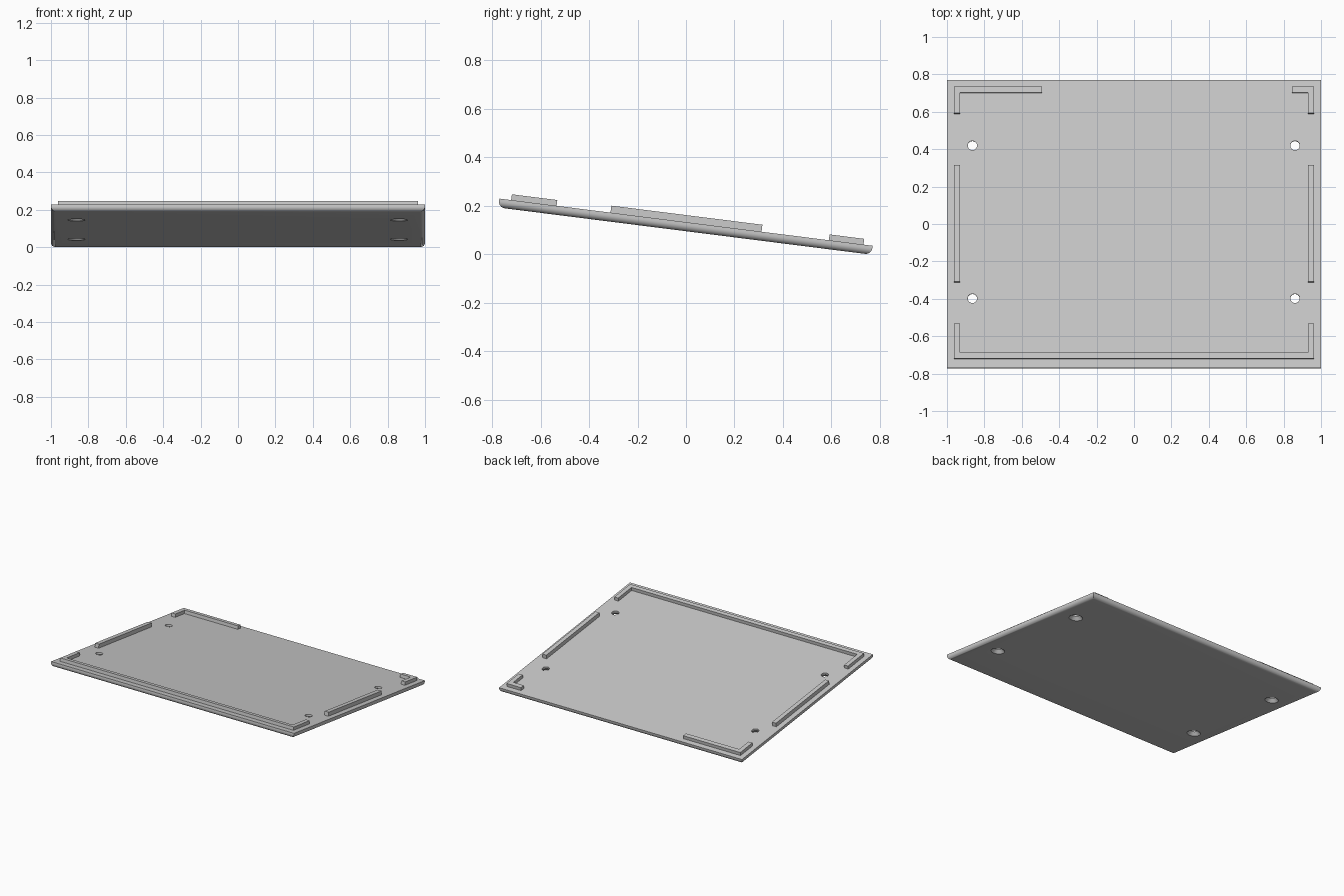
import bpy, bmesh, math
from mathutils import Matrix

cube = bpy.data.objects.get("Cube")
if cube:
    bpy.data.objects.remove(cube, do_unlink=True)

HALF_X, HALF_Y = 1.0, 0.776      # plate half sizes in its own plane
THICK, ROUND = 0.037, 0.027      # thickness and underside fillet
TILT = Matrix.Translation((0, 0, 0.1315)) @ Matrix.Rotation(math.radians(-7.2), 4, 'X')

grey = bpy.data.materials.new("plain_grey")
grey.use_nodes = True
colour = (0.6, 0.6, 0.6, 1)
grey.diffuse_color = colour
grey.node_tree.nodes["Principled BSDF"].inputs["Base Color"].default_value = colour


def make_object(name, bm):
    bmesh.ops.recalc_face_normals(bm, faces=bm.faces)
    mesh = bpy.data.meshes.new(name)
    bm.to_mesh(mesh)
    bm.free()
    mesh.materials.append(grey)
    obj = bpy.data.objects.new(name, mesh)
    bpy.context.collection.objects.link(obj)
    obj.matrix_world = TILT
    return obj


def prism(name, outline, height):
    """Extrude a flat outline upward from just inside the plate top."""
    bm = bmesh.new()
    face = bm.faces.new([bm.verts.new((x, y, -0.002)) for x, y in outline])
    up = bmesh.ops.extrude_face_region(bm, geom=[face])["geom"]
    bmesh.ops.translate(bm, vec=(0, 0, height + 0.002),
                        verts=[v for v in up if isinstance(v, bmesh.types.BMVert)])
    return make_object(name, bm)


# Base plate with rounded underside edges
bm = bmesh.new()
bmesh.ops.create_cube(bm, size=1, matrix=Matrix.Translation((0, 0, -THICK / 2))
                      @ Matrix.Diagonal((2 * HALF_X, 2 * HALF_Y, THICK, 1)))
low = [e for e in bm.edges if all(v.co.z < -THICK / 2 for v in e.verts)]
bmesh.ops.bevel(bm, geom=low, offset=ROUND, segments=8, profile=0.5, affect='EDGES')
plate = make_object("base_plate", bm)

# Countersunk screw holes, wider on the underside
bm = bmesh.new()
rings = []
for r, z in ((0.046, -THICK - 0.01), (0.046, -THICK), (0.025, -0.014), (0.025, 0.01)):
    circle = bmesh.ops.create_circle(bm, segments=32, radius=r,
                                     matrix=Matrix.Translation((0, 0, z)))["verts"]
    rings.append(circle)
for a, b in zip(rings, rings[1:]):
    for i in range(32):
        j = (i + 1) % 32
        bm.faces.new((a[i], a[j], b[j], b[i]))
bm.faces.new(rings[0])
bm.faces.new(rings[-1])
source = bm.verts[:] + bm.edges[:] + bm.faces[:]
for x in (-0.864, 0.861):
    for y in (-0.401, 0.423):
        copy = bmesh.ops.duplicate(bm, geom=source)["geom"]
        bmesh.ops.translate(bm, vec=(x, y, 0),
                            verts=[v for v in copy if isinstance(v, bmesh.types.BMVert)])
bmesh.ops.delete(bm, geom=source[:128], context='VERTS')
cutter = make_object("hole_cutter", bm)
cutter.hide_render = True

cut = plate.modifiers.new("screw_holes", 'BOOLEAN')
cut.operation, cut.solver, cut.object = 'DIFFERENCE', 'EXACT', cutter
bpy.context.view_layer.objects.active = plate
plate.select_set(True)
bpy.ops.object.modifier_apply(modifier=cut.name)
bpy.data.objects.remove(cutter, do_unlink=True)
bpy.ops.object.shade_smooth_by_angle(angle=math.radians(30))

# Raised locating ribs
OUT, INN = 0.962, 0.93           # outer and inner x of the ribs
CORNER_H, SIDE_H = 0.024, 0.029
BACK_OUT, BACK_INN, BACK_END = 0.738, 0.705, 0.594
FRONT_OUT, FRONT_INN, FRONT_END = -0.727, -0.695, -0.538

prism("front_rib", [(-OUT, FRONT_OUT), (OUT, FRONT_OUT), (OUT, FRONT_END), (INN, FRONT_END),
                    (INN, FRONT_INN), (-INN, FRONT_INN), (-INN, FRONT_END),
                    (-OUT, FRONT_END)], CORNER_H)
for name, side, reach in (("right", -1, 0.492), ("left", 1, 0.845)):
    back = [(OUT, BACK_OUT), (reach, BACK_OUT), (reach, BACK_INN), (INN, BACK_INN),
            (INN, BACK_END), (OUT, BACK_END)]
    prism("back_" + name + "_rib", [(side * x, y) for x, y in back], CORNER_H)
    bar = [(OUT, -0.314), (OUT, 0.314), (INN, 0.314), (INN, -0.314)]
    prism(name + "_side_rib", [(side * x, y) for x, y in bar], SIDE_H)
